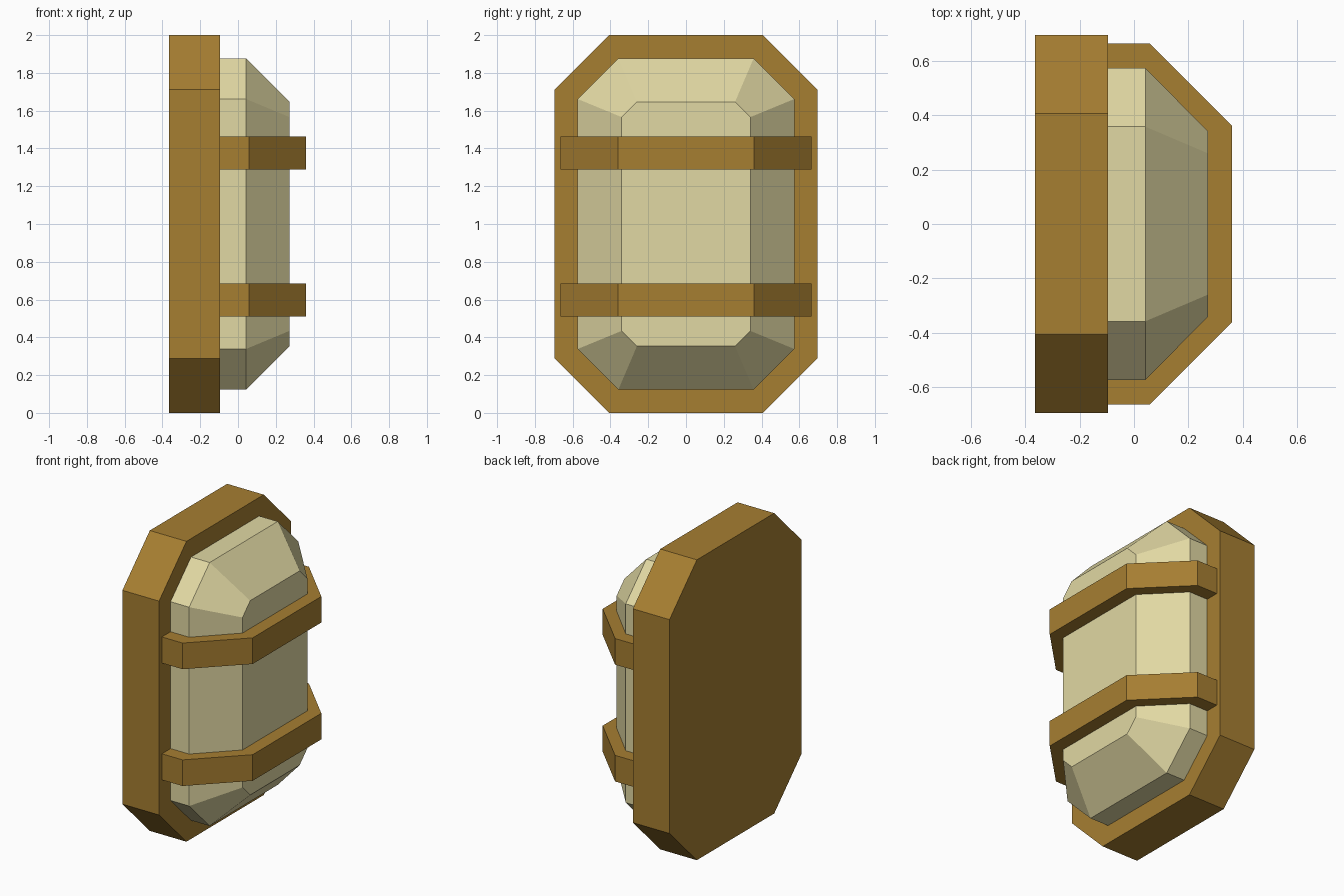
import bpy
import bmesh

if "Cube" in bpy.data.objects:
    bpy.data.objects.remove(bpy.data.objects["Cube"])


def material(name, rgb):
    m = bpy.data.materials.new(name)
    m.diffuse_color = (*rgb, 1.0)
    m.use_nodes = True
    m.node_tree.nodes["Principled BSDF"].inputs["Base Color"].default_value = m.diffuse_color
    return m


brown = material("brass brown", (0.381, 0.209, 0.031))
cream = material("cream glass", (0.753, 0.687, 0.366))


def octagon(x, half_y, flat_y, half_z, flat_z):
    """Chamfered rectangle in the YZ plane, centred on z = 1."""
    pts = [(half_y, flat_z), (flat_y, half_z), (-flat_y, half_z), (-half_y, flat_z),
           (-half_y, -flat_z), (-flat_y, -half_z), (flat_y, -half_z), (half_y, -flat_z)]
    return [(x, y, 1 + z) for y, z in pts]


def loft(name, rings, mat):
    """Join matching rings of points and cap both ends."""
    bm = bmesh.new()
    loops = [[bm.verts.new(p) for p in ring] for ring in rings]
    n = len(loops[0])
    for a, b in zip(loops, loops[1:]):
        for i in range(n):
            j = (i + 1) % n
            bm.faces.new((a[i], a[j], b[j], b[i]))
    bm.faces.new(loops[0][::-1])
    bm.faces.new(loops[-1])
    bmesh.ops.recalc_face_normals(bm, faces=bm.faces)
    mesh = bpy.data.meshes.new(name)
    bm.to_mesh(mesh)
    bm.free()
    mesh.materials.append(mat)
    obj = bpy.data.objects.new(name, mesh)
    bpy.context.collection.objects.link(obj)
    return obj


# Wall plate
loft("back_plate", [octagon(-0.365, 0.695, 0.407, 1.0, 0.712),
                    octagon(-0.095, 0.695, 0.407, 1.0, 0.712)], brown)

# Lamp cover: straight rim, then sloped to a smaller front face
loft("lamp_cover", [octagon(-0.095, 0.574, 0.358, 0.877, 0.662),
                    octagon(0.042, 0.574, 0.358, 0.877, 0.662),
                    octagon(0.272, 0.341, 0.26, 0.647, 0.566)], cream)

# Guard straps, wrapped around the cover
outer = [(-0.095, 0.665), (0.057, 0.665), (0.361, 0.361)]
inner = [(-0.095, 0.572), (0.041, 0.572), (0.27, 0.34)]
half = outer + inner[::-1]
strap = (outer + [(x, -y) for x, y in outer[::-1]]
         + [(x, -y) for x, y in inner] + inner[::-1])
for name, z0, z1 in (("lower_strap", 0.51, 0.684), ("upper_strap", 1.288, 1.462)):
    loft(name, [[(x, y, z) for x, y in strap] for z in (z0, z1)], brown)
